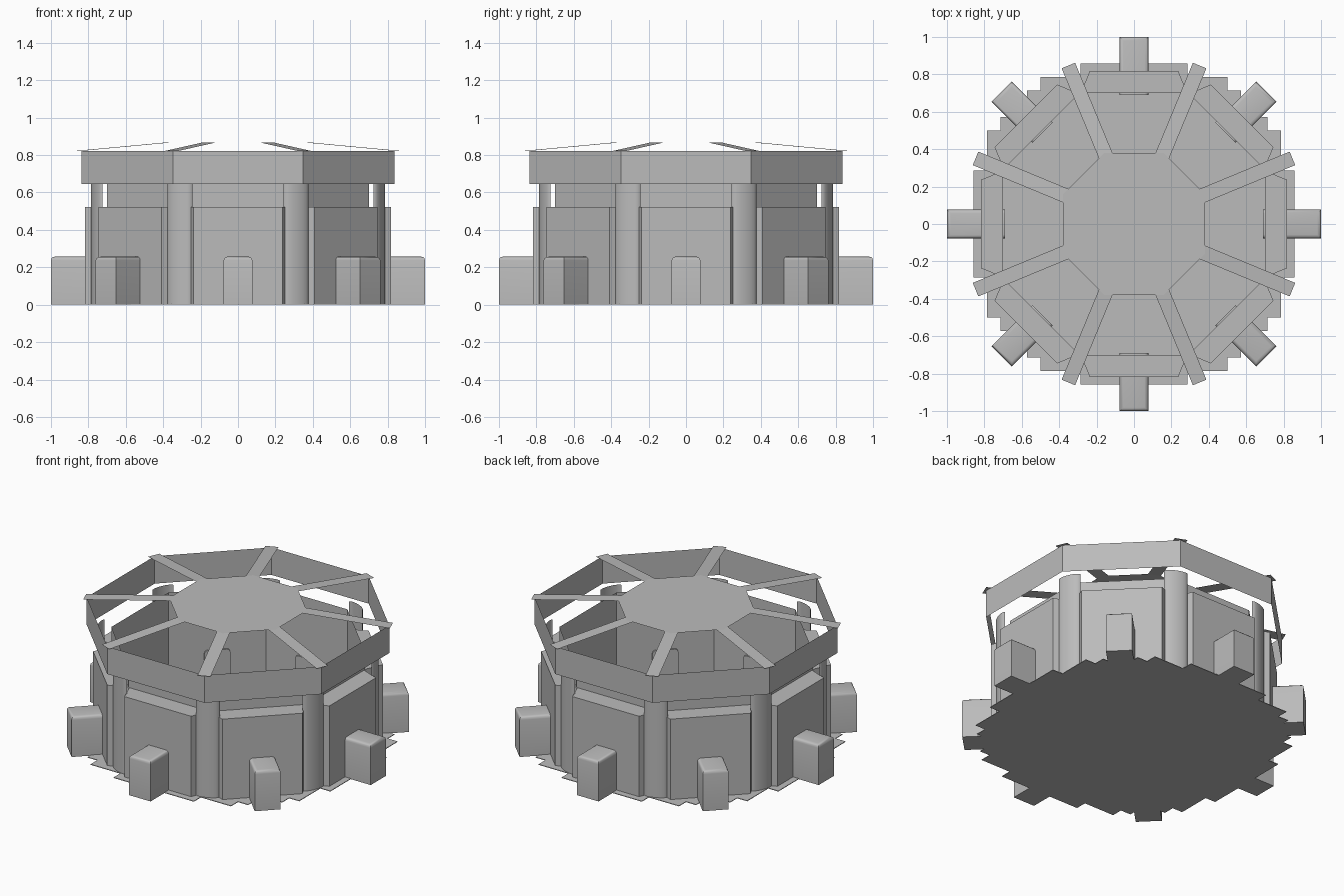
import bpy, bmesh, math
from mathutils import Matrix, Vector

cube = bpy.data.objects.get("Cube")
if cube:
    bpy.data.objects.remove(cube, do_unlink=True)

grey = bpy.data.materials.new("stone_grey")
grey.use_nodes = True
grey.diffuse_color = (0.5, 0.5, 0.5, 1)
grey.node_tree.nodes["Principled BSDF"].inputs["Base Color"].default_value = (0.5, 0.5, 0.5, 1)

STEP = math.pi / 4
HALF = STEP / 2


def finish(name, bm, smooth=None):
    mesh = bpy.data.meshes.new(name)
    bm.to_mesh(mesh)
    bm.free()
    mesh.materials.append(grey)
    obj = bpy.data.objects.new(name, mesh)
    bpy.context.collection.objects.link(obj)
    if smooth:
        bpy.ops.object.select_all(action='DESELECT')
        obj.select_set(True)
        bpy.context.view_layer.objects.active = obj
        bpy.ops.object.shade_smooth_by_angle(angle=math.radians(smooth))
    return obj


def octagon(apothem, z):
    r = apothem / math.cos(HALF)
    return [Vector((r * math.cos(HALF + i * STEP), r * math.sin(HALF + i * STEP), z)) for i in range(8)]


def sheet(bm, points):
    return bm.faces.new([bm.verts.new(p) for p in points])


def band(name, apothem, z0, z1):
    """Open eight-sided band."""
    bm = bmesh.new()
    low, high = octagon(apothem, z0), octagon(apothem, z1)
    for i in range(8):
        j = (i + 1) % 8
        sheet(bm, [low[i], low[j], high[j], high[i]])
    bmesh.ops.remove_doubles(bm, verts=bm.verts, dist=0.0001)
    return finish(name, bm)


def prism(bm, outline, z0, z1):
    """Closed upright prism from a plan outline."""
    face = sheet(bm, [(x, y, z0) for x, y in outline])
    top = bmesh.ops.extrude_face_region(bm, geom=[face])["geom"]
    verts = [v for v in top if isinstance(v, bmesh.types.BMVert)]
    bmesh.ops.translate(bm, verts=verts, vec=(0, 0, z1 - z0))
    bmesh.ops.recalc_face_normals(bm, faces=bm.faces)


def around(name, build, start=0.0, smooth=None):
    """Eight copies of a part that is built pointing along +x."""
    for i in range(8):
        bm = bmesh.new()
        build(bm)
        bm.transform(Matrix.Rotation(start + i * STEP, 4, 'Z'))
        finish(f"{name}_{i + 1}", bm, smooth)


# Stepped floor slab, as a disc of square tiles
cell = 0.0715
quarter = [(12, 4), (11, 4), (11, 7), (10, 7), (10, 8), (9, 8), (9, 9),
           (8, 9), (8, 10), (7, 10), (7, 11), (4, 11), (4, 12)]
outline = []
for turn in range(4):
    for x, y in quarter:
        for _ in range(turn):
            x, y = -y, x
        outline.append((x * cell, y * cell))
bm = bmesh.new()
prism(bm, outline, 0, 0.004)
finish("floor_slab", bm)

# Thin inner wall and the ring beam above it
band("inner_wall", 0.70, 0.004, 0.645)
band("ring_beam", 0.836, 0.645, 0.822)


# Thick panels on each wall side, narrower at the outer face
def panel(bm):
    prism(bm, [(0.70, -0.285), (0.817, -0.237), (0.817, 0.237), (0.70, 0.285)], 0, 0.522)


around("wall_panel", panel)


# Shallow curved pillars at the corners
def pillar(bm):
    arc = []
    for i in range(9):
        a = math.pi * (i / 8 - 0.5)
        arc.append((0.813 + 0.024 * math.cos(a), 0.072 * math.sin(a)))
    for (x0, y0), (x1, y1) in zip(arc, arc[1:]):
        sheet(bm, [(x0, y0, 0), (x1, y1, 0), (x1, y1, 0.655), (x0, y0, 0.655)])
    bmesh.ops.remove_doubles(bm, verts=bm.verts, dist=0.0001)


around("corner_pillar", pillar, HALF, 50)


# Rounded buttress blocks in front of each panel
def buttress(bm):
    prism(bm, [(0.69, -0.077), (1.0, -0.077), (1.0, 0.077), (0.69, 0.077)], 0, 0.257)
    edges = [e for e in bm.edges if all(v.co.z > 0.2 for v in e.verts)
             and any(v.co.x > 0.9 for v in e.verts)]
    bmesh.ops.bevel(bm, geom=edges, offset=0.02, segments=3, profile=0.5, affect='EDGES')


around("buttress", buttress, 0, 50)

# Flat roof plate and the sloping rafters
bm = bmesh.new()
sheet(bm, octagon(0.38, 0.868))
finish("roof_plate", bm)


def rafter(bm):
    w = 0.039
    inner = 0.38 / math.cos(HALF) - w * math.tan(HALF)
    sheet(bm, [(inner, -w, 0.868), (0.917, -w, 0.823), (0.917, w, 0.823), (inner, w, 0.868)])


around("rafter", rafter, HALF)
